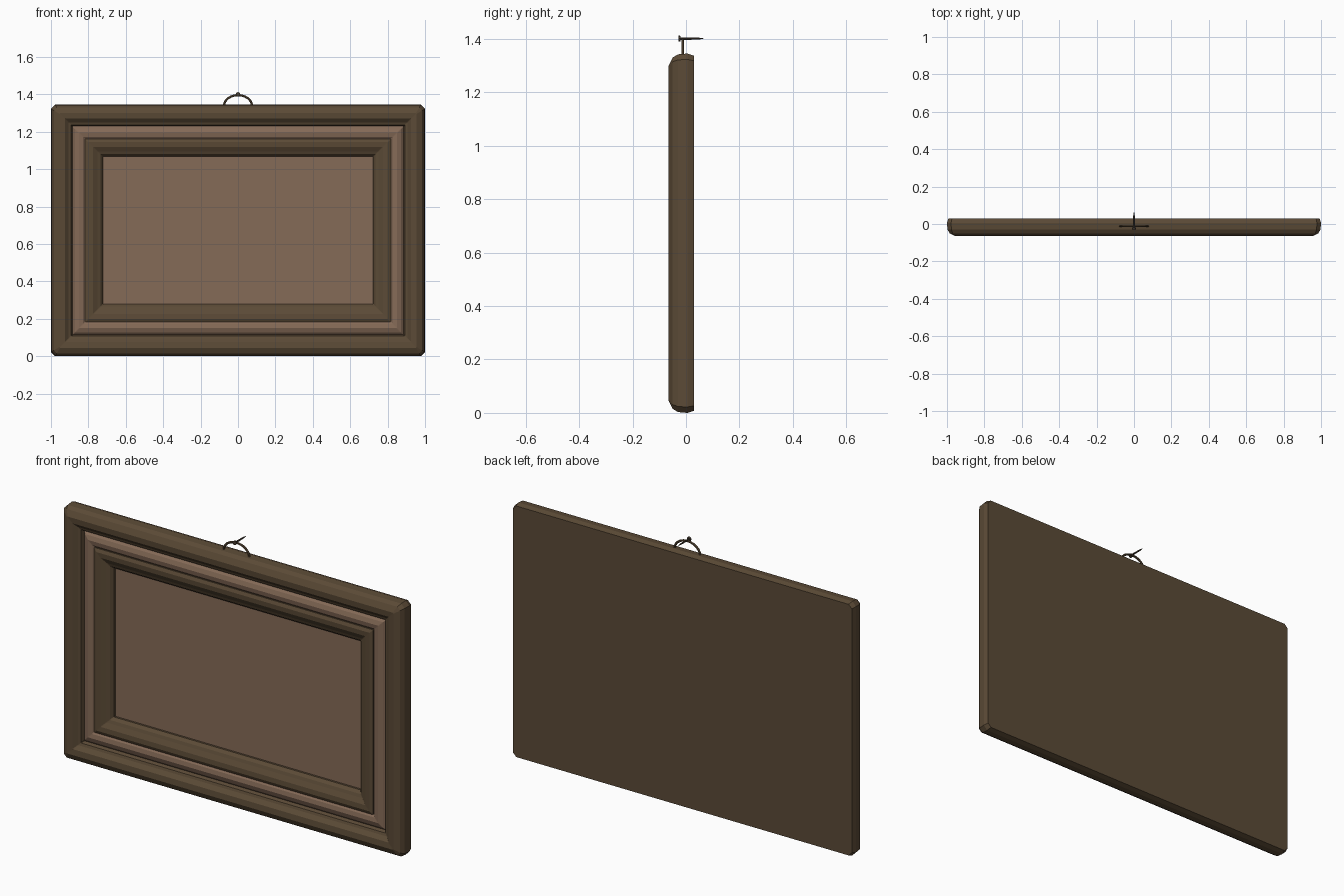
import bpy, bmesh, math
from mathutils import Matrix

if "Cube" in bpy.data.objects:
    bpy.data.objects.remove(bpy.data.objects["Cube"])

H = 1.345  # frame height; width is 2


def material(name, rgb):
    m = bpy.data.materials.new(name)
    m.diffuse_color = (*rgb, 1)
    m.use_nodes = True
    m.node_tree.nodes["Principled BSDF"].inputs["Base Color"].default_value = m.diffuse_color
    return m


DARK = material("dark wood", (0.105, 0.069, 0.037))
LIGHT = material("light wood", (0.235, 0.145, 0.095))
METAL = material("dark metal", (0.065, 0.048, 0.032))


def finish(name, bm, mat):
    bmesh.ops.recalc_face_normals(bm, faces=bm.faces)
    me = bpy.data.meshes.new(name)
    bm.to_mesh(me)
    bm.free()
    me.materials.append(mat)
    ob = bpy.data.objects.new(name, me)
    bpy.context.collection.objects.link(ob)
    return ob


def rect_loop(bm, inset, y):
    """Rectangle with small clipped corners, inset from the frame edge."""
    x, z0, z1 = 1 - inset, inset, H - inset
    c = max(0.002, 0.022 - 0.4 * inset)
    pts = [(x - c, z0), (x, z0 + c), (x, z1 - c), (x - c, z1),
           (c - x, z1), (-x, z1 - c), (-x, z0 + c), (c - x, z0)]
    return [bm.verts.new((px, y, pz)) for px, pz in pts]


def bridge(bm, a, b):
    n = len(a)
    for i in range(n):
        j = (i + 1) % n
        bm.faces.new((a[i], a[j], b[j], b[i]))


def moulding(name, profile, mat):
    """Sweep a closed (inset, y) profile around the rectangle."""
    bm = bmesh.new()
    loops = [rect_loop(bm, *p) for p in profile]
    for i, a in enumerate(loops):
        bridge(bm, a, loops[(i + 1) % len(loops)])
    return finish(name, bm, mat)


def plate(name, inset, y0, y1, mat):
    bm = bmesh.new()
    a, b = rect_loop(bm, inset, y0), rect_loop(bm, inset, y1)
    bridge(bm, a, b)
    bm.faces.new(a)
    bm.faces.new(b)
    return finish(name, bm, mat)


# Nested mouldings, from the outside in
moulding("outer_frame", [
    (0.115, 0.03), (0.008, 0.03), (0.0, 0.005), (0.003, -0.03), (0.015, -0.05),
    (0.045, -0.065), (0.075, -0.062), (0.095, -0.045), (0.108, -0.04),
    (0.115, -0.02)], DARK)
moulding("middle_moulding", [
    (0.115, 0.015), (0.115, -0.022), (0.128, -0.034), (0.15, -0.042),
    (0.172, -0.038), (0.185, -0.028), (0.185, 0.015)], LIGHT)
moulding("inner_frame", [
    (0.183, 0.015), (0.183, -0.036), (0.20, -0.044), (0.225, -0.042),
    (0.25, -0.028), (0.265, -0.022), (0.278, -0.006), (0.278, 0.015)], DARK)

# Picture panel and backing board
plate("picture_panel", 0.27, 0.005, 0.013, LIGHT)
plate("backing_board", 0.115, 0.013, 0.03, DARK)

# Hanging loop: a half ring of wire
bm = bmesh.new()
rings = []
for i in range(13):
    t = math.pi * i / 12
    cx, cz = 0.075 * math.cos(t), 1.338 + 0.058 * math.sin(t)
    rings.append([bm.verts.new((cx + 0.006 * math.cos(a) * math.cos(t),
                                -0.012 + 0.006 * math.sin(a),
                                cz + 0.006 * math.cos(a) * math.sin(t)))
                  for a in (math.tau * k / 6 for k in range(6))])
for a, b in zip(rings, rings[1:]):
    bridge(bm, a, b)
bm.faces.new(rings[0])
bm.faces.new(rings[-1])
finish("hanging_loop", bm, DARK)


# Nail: shank with a point, and a wider head
def cone(bm, r1, r2, y0, y1):
    mat = Matrix.Translation((0, (y0 + y1) / 2, 1.401)) @ Matrix.Rotation(-math.pi / 2, 4, "X")
    bmesh.ops.create_cone(bm, cap_ends=True, segments=8, radius1=r1, radius2=r2,
                          depth=y1 - y0, matrix=mat)


bm = bmesh.new()
cone(bm, 0.012, 0.010, -0.029, -0.020)
cone(bm, 0.005, 0.004, -0.021, 0.045)
cone(bm, 0.004, 0.001, 0.045, 0.065)
finish("nail", bm, METAL)
